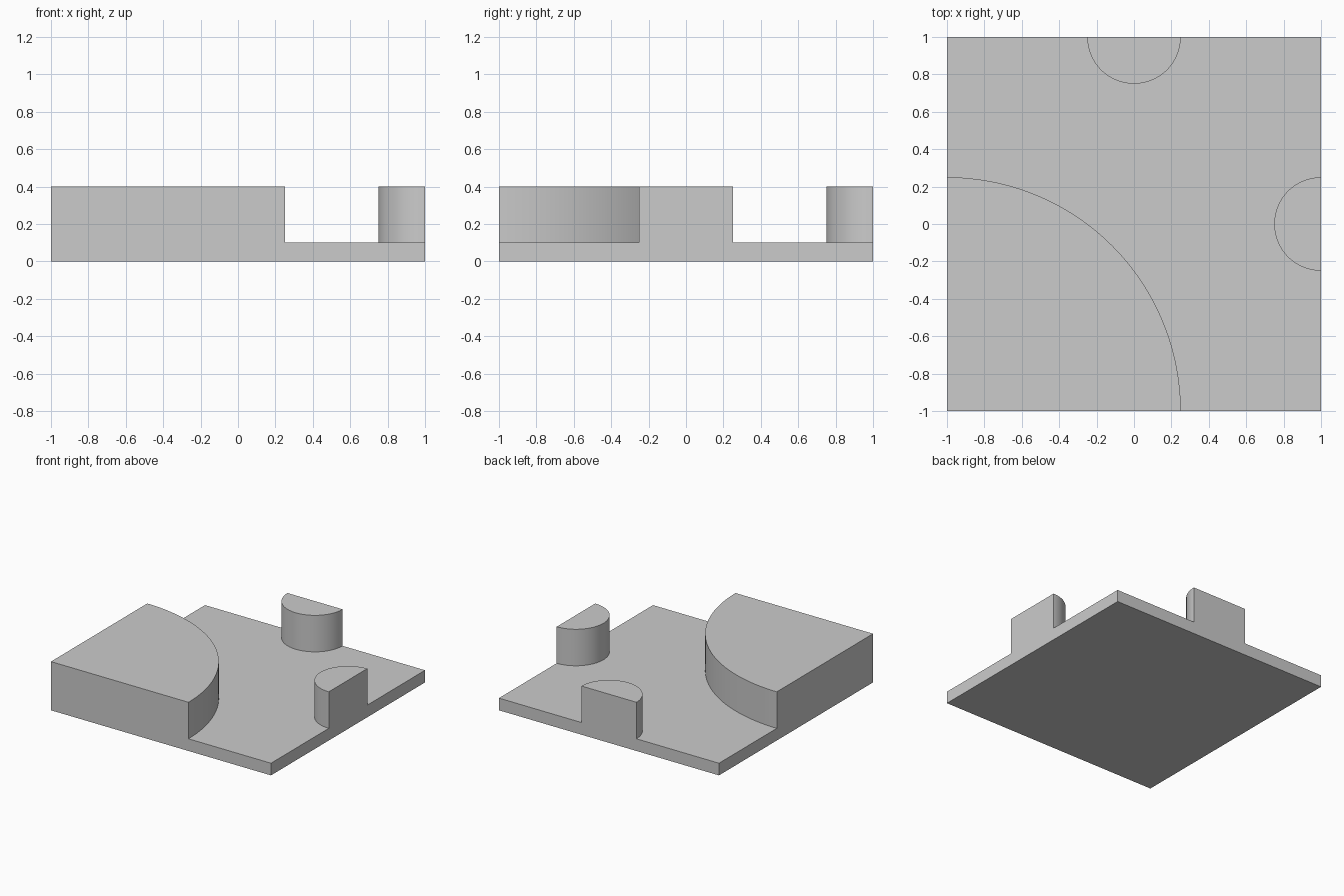
import bpy, bmesh
from math import cos, sin, radians

if "Cube" in bpy.data.objects:
    bpy.data.objects.remove(bpy.data.objects["Cube"])

BASE, TOP, SEG = 0.1, 0.4, 48
bm = bmesh.new()


def arc(cx, cy, r, a0, a1):
    """Row of vertices along an arc, at the floor level."""
    verts = []
    for i in range(SEG + 1):
        a = radians(a0 + (a1 - a0) * i / SEG)
        verts.append(bm.verts.new((cx + r * cos(a), cy + r * sin(a), BASE)))
    return verts


def corner(x, y):
    return bm.verts.new((x, y, BASE))


# Plan outlines: corner quarter-disc and two edge half-discs
quarter = arc(-1, -1, 1.25, 0, 90)
right_half = arc(1, 0, 0.25, 270, 90)
back_half = arc(0, 1, 0.25, 360, 180)

# Floor between them, sharing the arc vertices
floor = bm.faces.new([corner(1, -1)] + right_half + [corner(1, 1)] + back_half
                     + [corner(-1, 1)] + quarter[::-1])
raised = [bm.faces.new([corner(-1, -1)] + quarter),
          bm.faces.new(right_half[::-1]),
          bm.faces.new(back_half[::-1])]


def extrude(faces, dz):
    out = bmesh.ops.extrude_face_region(bm, geom=faces)["geom"]
    new = [g for g in out if isinstance(g, bmesh.types.BMVert)]
    bmesh.ops.translate(bm, verts=new, vec=(0, 0, dz))


# Plate thickness downwards, then raised blocks upwards
extrude([floor] + raised, -BASE)
raised = [f for f in bm.faces
          if f is not floor and all(abs(v.co.z - BASE) < 1e-5 for v in f.verts)
          and len(f.verts) < len(floor.verts)]
extrude(raised, TOP - BASE)

# Merge coplanar pieces on the sides and underside
bmesh.ops.dissolve_limit(bm, angle_limit=radians(0.1),
                         verts=bm.verts[:], edges=bm.edges[:])
bmesh.ops.recalc_face_normals(bm, faces=bm.faces[:])

mesh = bpy.data.meshes.new("tile")
bm.to_mesh(mesh)
bm.free()
tile = bpy.data.objects.new("tile", mesh)
bpy.context.collection.objects.link(tile)
bpy.context.view_layer.objects.active = tile
tile.select_set(True)
bpy.ops.object.shade_smooth_by_angle(angle=radians(30))
